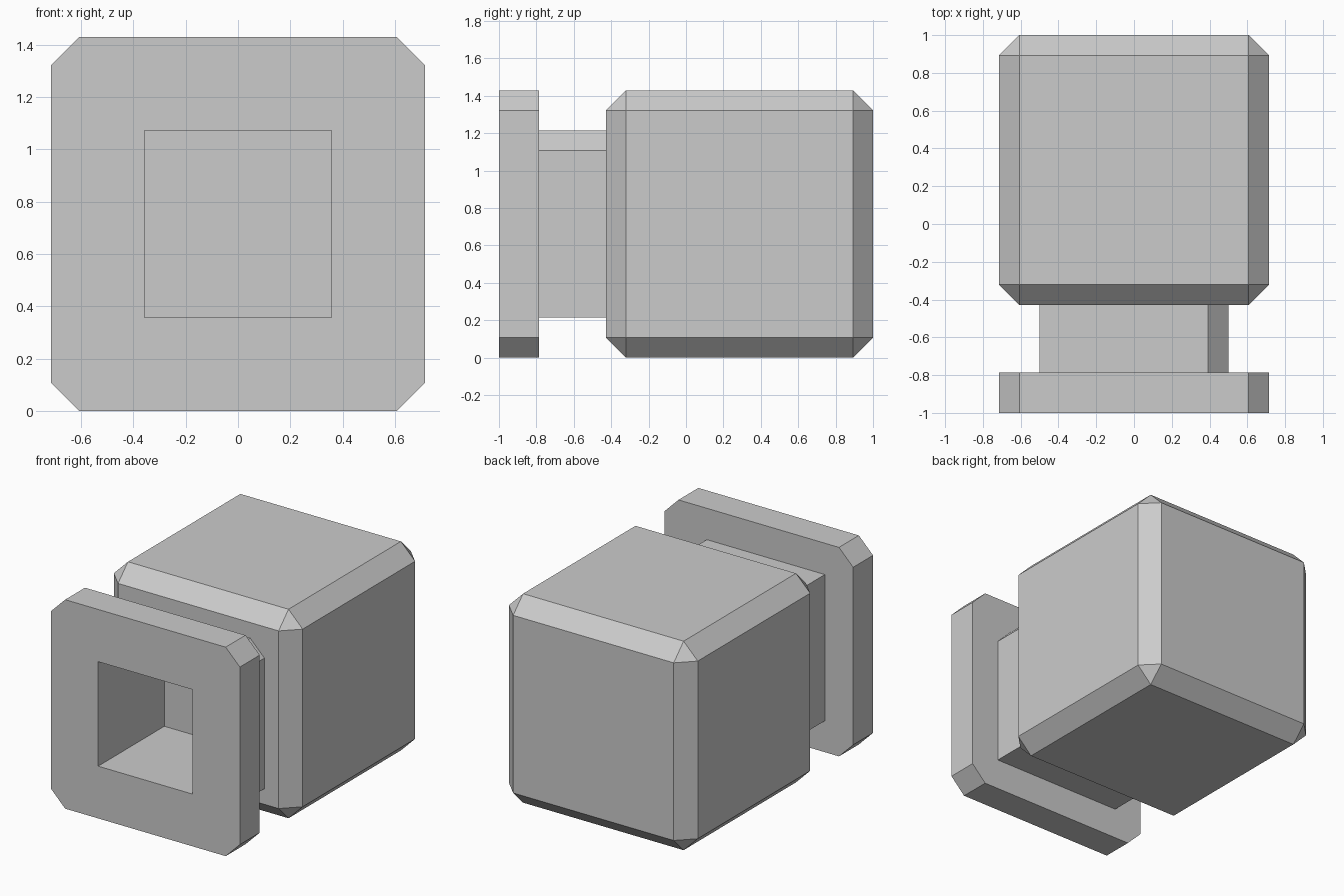
import bpy, bmesh
from mathutils import Vector

if "Cube" in bpy.data.objects:
    bpy.data.objects.remove(bpy.data.objects["Cube"])

U = 2 / 28            # design unit: the bottle is 28 units long
CHAMFER = 1.5 * U
MID = 10 * U          # height of the long axis


def block(name, width, y0, y1, chamfer_edge=None):
    """Square block along y, chamfering the edges picked by chamfer_edge."""
    bm = bmesh.new()
    bmesh.ops.create_cube(bm, size=1)
    for v in bm.verts:
        v.co = Vector((v.co.x * width, (y0 + y1) / 2 + v.co.y * (y1 - y0),
                       MID + v.co.z * width))
    if chamfer_edge:
        edges = [e for e in bm.edges if chamfer_edge(e)]
        bmesh.ops.bevel(bm, geom=edges, offset=CHAMFER, offset_type='OFFSET',
                        segments=1, profile=0.5, affect='EDGES')
    bmesh.ops.recalc_face_normals(bm, faces=bm.faces[:])
    mesh = bpy.data.meshes.new(name)
    bm.to_mesh(mesh)
    bm.free()
    obj = bpy.data.objects.new(name, mesh)
    bpy.context.collection.objects.link(obj)
    return obj


def lengthwise(e):
    a, b = (v.co for v in e.verts)
    return abs(a.x - b.x) < 1e-4 and abs(a.z - b.z) < 1e-4


def upper_right(e):
    return lengthwise(e) and all(v.co.x > 0 and v.co.z > MID for v in e.verts)


# Body chamfered all round, neck with one chamfered corner, chamfered rim plate
body = block("body", 20 * U, -6 * U, 14 * U, lambda e: True)
neck = block("neck", 14 * U, -11 * U, -6 * U, upper_right)
rim = block("rim", 20 * U, -14 * U, -11 * U, lengthwise)

# Square opening running through rim and neck into the body
cutter = block("opening_cutter", 10 * U, -16 * U, -4 * U)
cutter.hide_render = True
cutter.hide_viewport = True
cutter.display_type = 'WIRE'
for part in (body, neck, rim):
    mod = part.modifiers.new("opening", 'BOOLEAN')
    mod.operation = 'DIFFERENCE'
    mod.solver = 'EXACT'
    mod.object = cutter
